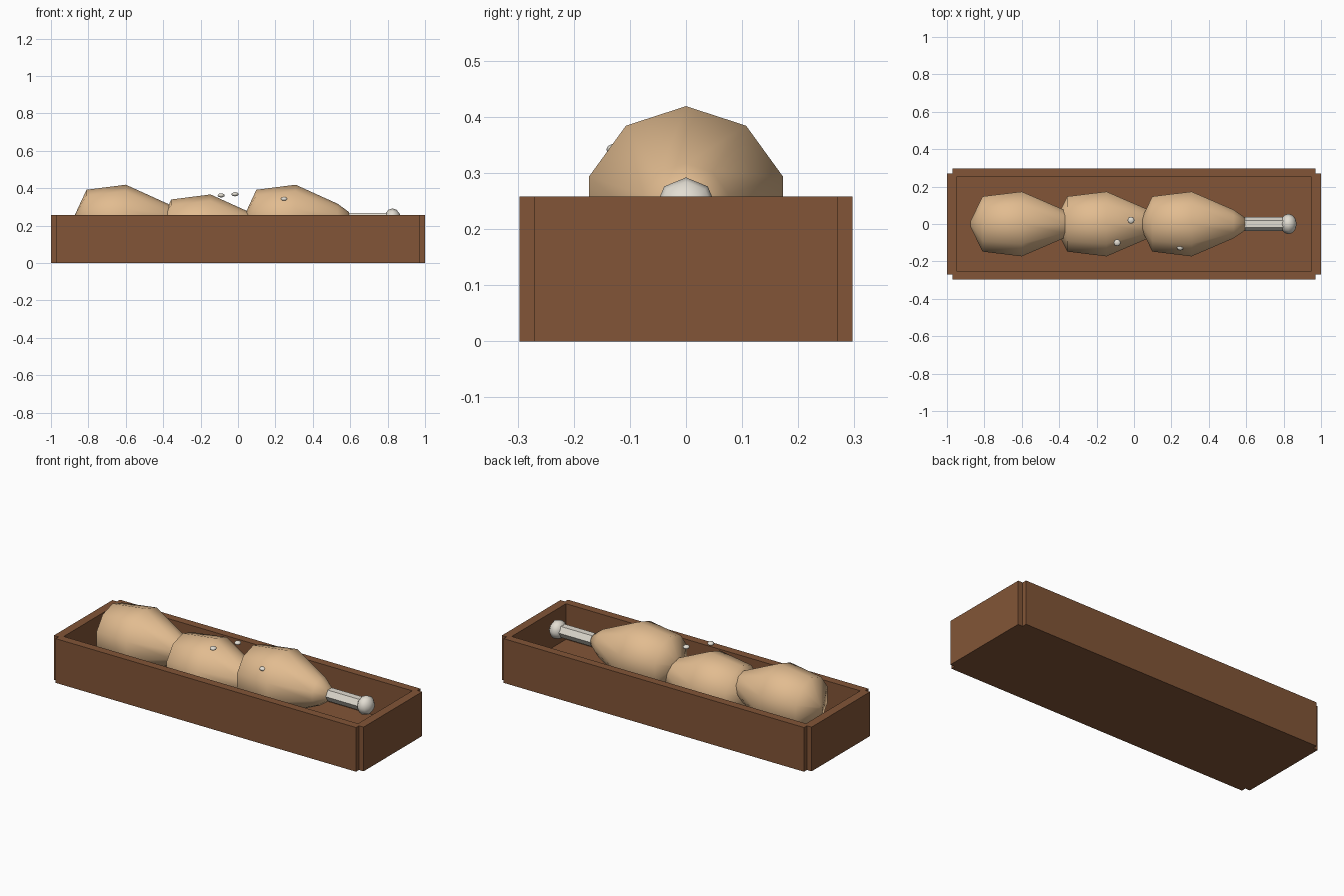
import bpy, math

if "Cube" in bpy.data.objects:
    bpy.data.objects.remove(bpy.data.objects["Cube"])

def material(name, r, g, b):
    m = bpy.data.materials.new(name)
    lin = [((c / 255 + 0.055) / 1.055) ** 2.4 for c in (r, g, b)]
    m.diffuse_color = (*lin, 1)
    m.use_nodes = True
    m.node_tree.nodes["Principled BSDF"].inputs["Base Color"].default_value = m.diffuse_color
    return m

WOOD = material("brown wood", 130, 85, 55)
MEAT = material("golden meat", 226, 188, 144)
BONE = material("pale bone", 226, 221, 210)

def box(name, x0, x1, y0, y1, z0, z1):
    bpy.ops.mesh.primitive_cube_add(size=1, location=((x0+x1)/2, (y0+y1)/2, (z0+z1)/2))
    o = bpy.context.object
    o.name = name
    o.scale = (x1-x0, y1-y0, z1-z0)
    o.data.materials.append(WOOD)

def lathe_x(name, profile, sides, x, z, mat, smooth):
    """Closed body of revolution around the x axis; one vertex points straight up."""
    verts, faces = [], []
    for px, r in profile:
        for i in range(sides):
            a = 2 * math.pi * i / sides
            verts.append((px, -r * math.sin(a), r * math.cos(a)))
    for k in range(len(profile) - 1):
        for i in range(sides):
            j = (i + 1) % sides
            a, b = k * sides, (k + 1) * sides
            faces.append((a + i, a + j, b + j, b + i))
    faces.append(tuple(reversed(range(sides))))
    faces.append(tuple(range((len(profile) - 1) * sides, len(profile) * sides)))
    me = bpy.data.meshes.new(name)
    me.from_pydata(verts, [], faces)
    me.materials.append(mat)
    o = bpy.data.objects.new(name, me)
    bpy.context.collection.objects.link(o)
    o.location = (x, 0, z)
    if smooth:
        me.shade_smooth()
    return o

def ball(name, loc, scale, seg, rings, axis_x=False):
    bpy.ops.mesh.primitive_uv_sphere_add(segments=seg, ring_count=rings, radius=1, location=loc)
    o = bpy.context.object
    o.name = name
    o.scale = scale
    if axis_x:
        o.rotation_euler = (0, math.pi / 2, 0)
    o.data.materials.append(BONE)
    bpy.ops.object.shade_smooth()

# Open wooden tray with notched corners
H = 0.258
box("tray_floor", -0.97, 0.97, -0.27, 0.27, 0, 0.05)
for s, side in ((-1, "front"), (1, "back")):
    y = sorted((s * 0.25, s * 0.297))
    box(side + "_wall", -0.97, 0.97, *y, 0, H)
for s, side in ((-1, "left"), (1, "right")):
    x = sorted((s * 0.95, s * 1.0))
    box(side + "_wall", *x, -0.27, 0.27, 0, H)

# Three drumsticks in a row, the middle one lying lower
body = [(-0.275, 0.015), (-0.21, 0.155), (0, 0.182), (0.225, 0.08), (0.285, 0.036)]
for n, (x, z) in enumerate(((-0.60, 0.237), (-0.147, 0.185), (0.308, 0.237)), 1):
    lathe_x(f"drumstick_meat_{n}", body, 10, x, z, MEAT, True)
    shaft = lathe_x(f"bone_shaft_{n}", [(0.26, 0.037), (0.50, 0.037)], 6, x, z, BONE, False)
    shaft.rotation_euler = (math.radians(30), 0, 0)
    # axis runs along x, so local z is the squashed length
    ball(f"bone_knob_{n}", (x + 0.518, 0, z), (0.055, 0.055, 0.044), 8, 6, True)

# Loose salt grains on the meat
for n, loc in enumerate(((-0.09, -0.10, 0.362), (-0.016, 0.02, 0.368), (0.247, -0.123, 0.342)), 1):
    ball(f"salt_grain_{n}", loc, (0.019, 0.019, 0.011), 8, 6)
